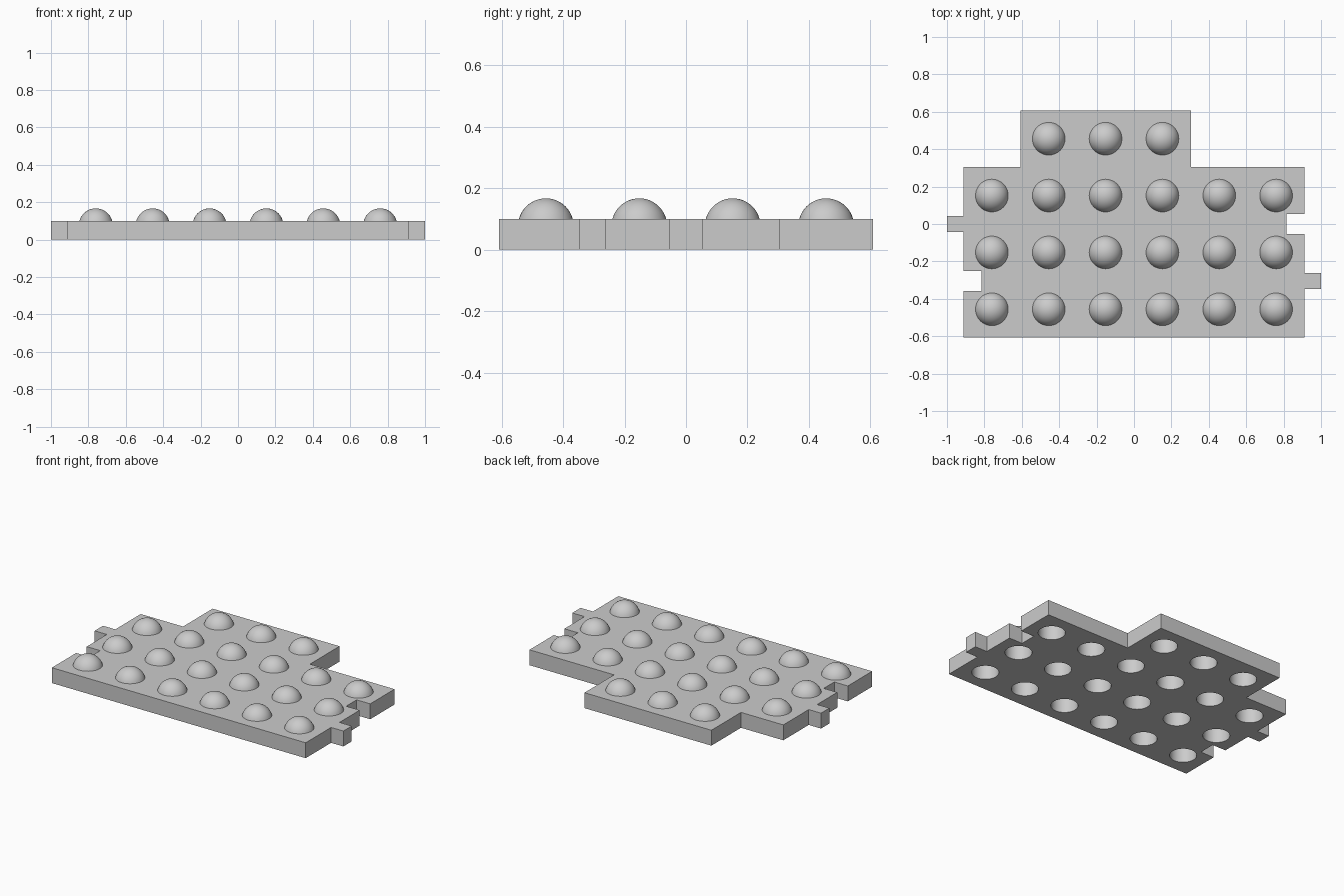
import bpy, bmesh, math
from mathutils import Vector

if "Cube" in bpy.data.objects:
    bpy.data.objects.remove(bpy.data.objects["Cube"])

PITCH = 0.304           # spacing of the bubble grid
THICK = 0.1             # plate thickness
HOLE_R = 0.08           # inner radius of a bubble
DOME_R = 0.0906         # outer radius of a bubble
DOME_Z = 0.0764         # height of the bubble centre
SEGS = 48

grey = bpy.data.materials.new("light grey")
grey.use_nodes = True
color = (0.6, 0.6, 0.6, 1)
grey.diffuse_color = color
grey.node_tree.nodes["Principled BSDF"].inputs["Base Color"].default_value = color


def make_object(name, bm):
    bmesh.ops.recalc_face_normals(bm, faces=bm.faces)
    mesh = bpy.data.meshes.new(name)
    bm.to_mesh(mesh)
    bm.free()
    mesh.materials.append(grey)
    obj = bpy.data.objects.new(name, mesh)
    bpy.context.collection.objects.link(obj)
    return obj


def smooth(obj):
    bpy.ops.object.select_all(action="DESELECT")
    obj.select_set(True)
    bpy.context.view_layer.objects.active = obj
    bpy.ops.object.shade_smooth_by_angle(angle=math.radians(35))


def step(x, x_out, y, half):
    """Square detour of the side edge from x to x_out, running towards +y."""
    return [(x, y - half), (x_out, y - half), (x_out, y + half), (x, y + half)]


# Bubble centres: three full rows and a short back row
centres = [((c - 2.5) * PITCH, (r - 1.5) * PITCH)
           for r in range(4) for c in range(6) if r < 3 or 1 <= c <= 3]

# Plate outline with joining tabs and notches on both sides
side, end = 3 * PITCH, 2 * PITCH
right = step(side, 1.0, -PITCH, 0.043) + step(side, 0.815, 0, 0.054)
left = step(-side, -0.815, -PITCH, 0.054) + step(-side, -1.0, 0, 0.043)
outline = ([(-side, -end), (side, -end)] + right
           + [(side, PITCH), (PITCH, PITCH), (PITCH, end),
              (-end, end), (-end, PITCH), (-side, PITCH)] + left[::-1])
bm = bmesh.new()
base = bm.faces.new([bm.verts.new((x, y, 0)) for x, y in outline])
top = bmesh.ops.extrude_face_region(bm, geom=[base])["geom"]
bmesh.ops.translate(bm, vec=(0, 0, THICK),
                    verts=[v for v in top if isinstance(v, bmesh.types.BMVert)])
plate = make_object("plate", bm)

# Holes under the bubbles
bm = bmesh.new()
for x, y in centres:
    made = bmesh.ops.create_cone(bm, cap_ends=True, segments=SEGS, radius1=HOLE_R,
                                 radius2=HOLE_R, depth=4 * THICK)
    bmesh.ops.translate(bm, vec=(x, y, 0), verts=made["verts"])
cutter = make_object("hole_cutter", bm)
cutter.hide_render = True
cut = plate.modifiers.new("holes", "BOOLEAN")
cut.operation, cut.solver, cut.object = "DIFFERENCE", "EXACT", cutter
bpy.context.view_layer.objects.active = plate
bpy.ops.object.modifier_apply(modifier=cut.name)
bpy.data.objects.remove(cutter)
smooth(plate)


def arc(radius, start, count=10):
    """Points from the start angle up to the pole of a bubble."""
    angles = [start + (math.pi / 2 - start) * i / count for i in range(count + 1)]
    return [Vector((radius * math.cos(a), 0, DOME_Z + radius * math.sin(a)))
            for a in angles]


# One hollow bubble, turned from its profile, shared by every place in the grid
profile = arc(DOME_R, math.asin((THICK - DOME_Z) / DOME_R)) + arc(HOLE_R, 0)[::-1]
bm = bmesh.new()
verts = [bm.verts.new(p) for p in profile]
edges = [bm.edges.new(pair) for pair in zip(verts, verts[1:] + verts[:1])]
bmesh.ops.spin(bm, geom=verts + edges, cent=(0, 0, 0), axis=(0, 0, 1),
               angle=2 * math.pi, steps=SEGS)
bmesh.ops.remove_doubles(bm, verts=bm.verts, dist=0.0001)
bubble = make_object("bubble", bm)
smooth(bubble)
for i, (x, y) in enumerate(centres):
    obj = bubble
    if i:
        obj = bubble.copy()
        bpy.context.collection.objects.link(obj)
    obj.name = f"bubble_{i + 1}"
    obj.location = (x, y, 0)
